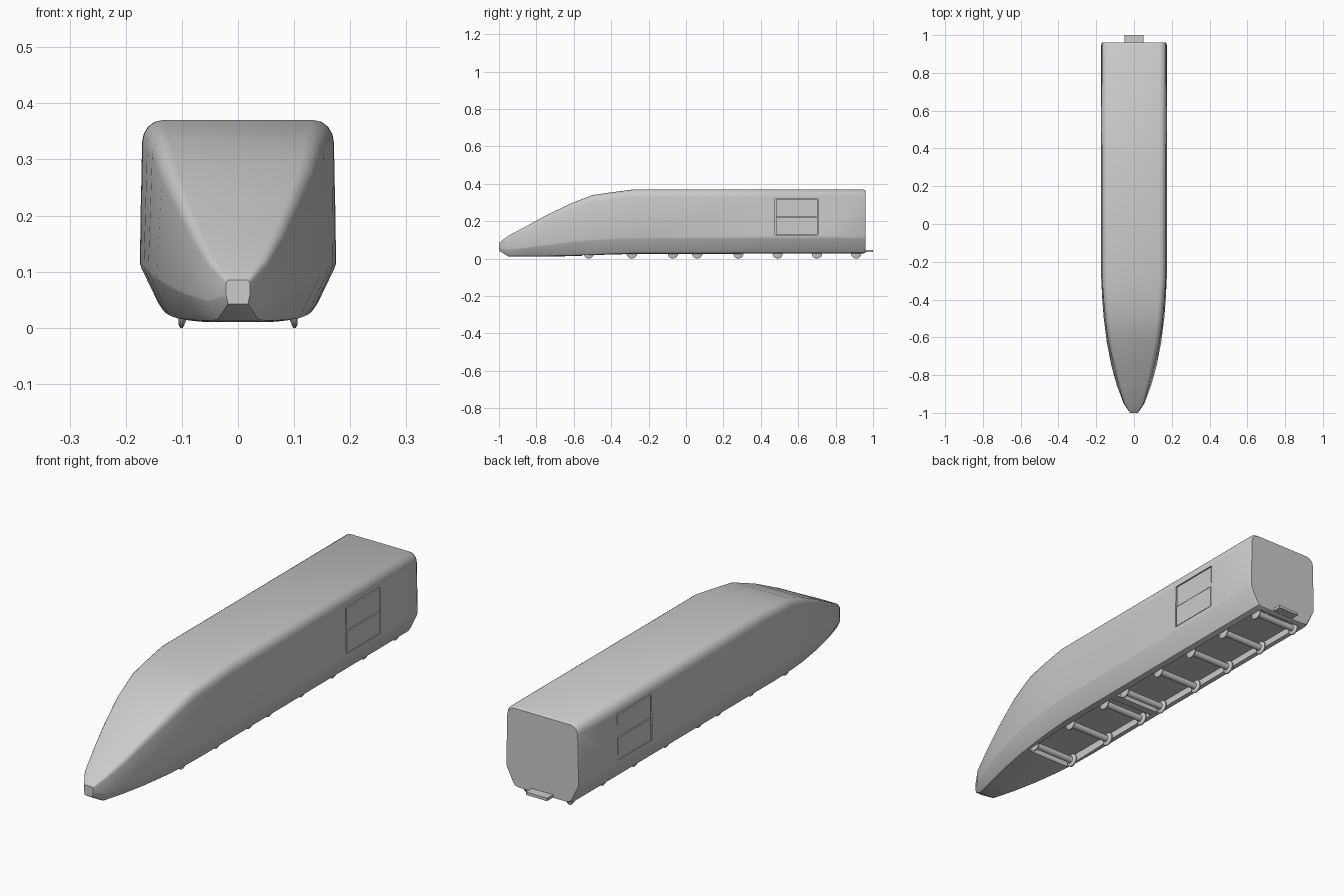
import bpy, bmesh, math
from mathutils import Matrix

if "Cube" in bpy.data.objects:
    bpy.data.objects.remove(bpy.data.objects["Cube"])


def new_object(name, bm):
    bmesh.ops.recalc_face_normals(bm, faces=bm.faces)
    mesh = bpy.data.meshes.new(name)
    bm.to_mesh(mesh)
    bm.free()
    ob = bpy.data.objects.new(name, mesh)
    bpy.context.collection.objects.link(ob)
    return ob


def smooth(ob, angle):
    bpy.ops.object.select_all(action='DESELECT')
    ob.select_set(True)
    bpy.context.view_layer.objects.active = ob
    bpy.ops.object.shade_smooth_by_angle(angle=math.radians(angle))


def box(name, x0, x1, y0, y1, z0, z1):
    bm = bmesh.new()
    m = Matrix.Translation(((x0 + x1) / 2, (y0 + y1) / 2, (z0 + z1) / 2))
    bmesh.ops.create_cube(bm, size=1, matrix=m @ Matrix.Diagonal((x1 - x0, y1 - y0, z1 - z0, 1)))
    return new_object(name, bm)


def cut(ob, cutter):
    mod = ob.modifiers.new("cut", 'BOOLEAN')
    mod.operation = 'DIFFERENCE'
    mod.solver = 'EXACT'
    mod.object = cutter
    bpy.context.view_layer.objects.active = ob
    bpy.ops.object.modifier_apply(modifier=mod.name)
    bpy.data.objects.remove(cutter)


# Body sections: y, belt half-width, shoulder half-width, roof half-width,
# roof z, roof rounding height, belt z, floor half-width, floor z
sections = [
    (-1.00, .021, .021, .016, .085, .006, .058, .017, .042),
    (-0.95, .055, .052, .040, .122, .012, .050, .034, .012),
    (-0.85, .092, .082, .065, .175, .020, .062, .058, .010),
    (-0.75, .120, .107, .087, .230, .026, .075, .080, .011),
    (-0.62, .145, .136, .110, .293, .032, .092, .102, .013),
    (-0.50, .160, .153, .122, .340, .036, .103, .115, .017),
    (-0.40, .168, .162, .129, .354, .038, .109, .122, .021),
    (-0.28, .174, .170, .134, .370, .040, .113, .126, .025),
    (0.948, .175, .171, .135, .370, .040, .115, .127, .027),
    (0.960, .169, .165, .132, .363, .036, .115, .122, .033),
]


def ring(bm, s):
    y, w, sh, t, zt, r, zb, f, zf = s
    half = [(f * .85, zf), (f + (w - f) * .12, zf + (zb - zf) * .05),
            (f + (w - f) * .32, zf + (zb - zf) * .2),
            (w - (w - f) * .06, zb - (zb - zf) * .1), (w, zb)]
    for a in (0, 22.5, 45, 67.5, 90):
        a = math.radians(a)
        half.append((t + (sh - t) * math.cos(a), zt - r + r * math.sin(a)))
    pts = half + [(-x, z) for x, z in reversed(half)]
    return [bm.verts.new((x, y, z)) for x, z in pts]


bm = bmesh.new()
rings = [ring(bm, s) for s in sections]
for a, b in zip(rings, rings[1:]):
    for i in range(len(a)):
        j = (i + 1) % len(a)
        bm.faces.new((a[i], a[j], b[j], b[i]))
bm.faces.new(rings[0])
bm.faces.new(rings[-1])
body = new_object("body", bm)

# Undercarriage recesses
for y0, y1 in ((-.555, -.02), (.015, .94)):
    cut(body, box("recess_cutter", -.107, .107, y0, y1, -.05, .055))

# Side doors: shallow opening with an upper and a lower panel
for side in (-1, 1):
    xs = sorted((side * .160, side * .2))
    cut(body, box("door_cutter", *xs, .475, .705, .125, .320))
    for label, z0, z1 in (("lower", .128, .219), ("upper", .222, .315)):
        xp = sorted((side * .157, side * (.1735 if label == "lower" else .1715)))
        box("door_%s_%s" % (label, "left" if side < 0 else "right"), *xp, .481, .702, z0, z1)
smooth(body, 32)

# Wheelsets: axle with a flanged wheel at each end
profile = [(0, .106), (.022, .106), (.028, .103), (.028, .098), (.014, .092), (.014, 0)]
for n, y in enumerate((-.52, -.29, -.07, .06, .28, .49, .70, .91)):
    bm = bmesh.new()
    pts = [(r, x) for r, x in profile] + [(r, -x) for r, x in reversed(profile[:-1])]
    vs = [bm.verts.new((x, 0, r)) for r, x in pts]
    es = [bm.edges.new(p) for p in zip(vs, vs[1:])]
    bmesh.ops.spin(bm, geom=vs + es, cent=(0, 0, 0), axis=(1, 0, 0),
                   angle=2 * math.pi, steps=20)
    bmesh.ops.remove_doubles(bm, verts=bm.verts, dist=.0001)
    bmesh.ops.translate(bm, verts=bm.verts, vec=(0, y, .028))
    smooth(new_object("wheelset_%d" % (n + 1), bm), 35)

# Rear coupling plate
box("coupling_plate", -.05, .05, .90, 1.0, .034, .046)
